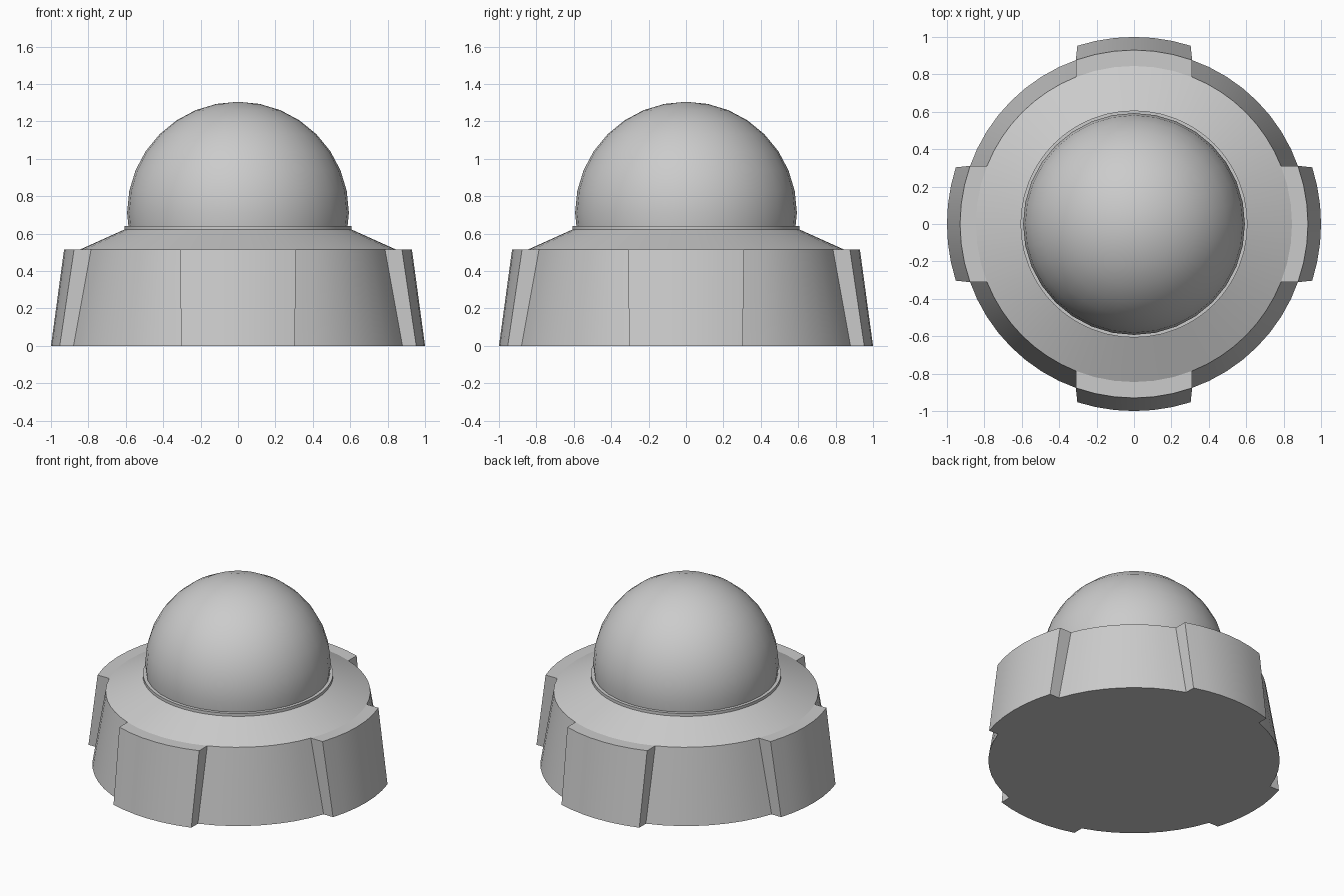
import bpy, bmesh
from math import sin, cos, asin, pi, radians

if "Cube" in bpy.data.objects:
    bpy.data.objects.remove(bpy.data.objects["Cube"])

LUG_STEPS, GAP_STEPS = 6, 8


def outline(bm, z, r_body, r_lug, half_w):
    """One closed ring: four lugs at r_lug joined by recessed arcs at r_body."""
    a_lug, a_body = asin(half_w / r_lug), asin(half_w / r_body)
    pts = []
    for k in range(4):
        mid = k * pi / 2
        pts += [(r_lug, mid + a_lug * (2 * i / LUG_STEPS - 1)) for i in range(LUG_STEPS + 1)]
        gap = pi / 2 - 2 * a_body
        pts += [(r_body, mid + a_body + gap * i / GAP_STEPS) for i in range(GAP_STEPS + 1)]
    return [bm.verts.new((r * cos(a), r * sin(a), z)) for r, a in pts]


def finish(bm, name, angle):
    bmesh.ops.recalc_face_normals(bm, faces=bm.faces)
    mesh = bpy.data.meshes.new(name)
    bm.to_mesh(mesh)
    bm.free()
    ob = bpy.data.objects.new(name, mesh)
    bpy.context.collection.objects.link(ob)
    bpy.ops.object.select_all(action='DESELECT')
    ob.select_set(True)
    bpy.context.view_layer.objects.active = ob
    bpy.ops.object.shade_smooth_by_angle(angle=radians(angle))
    return ob


# Lugged base, sloped shoulder and collar
bm = bmesh.new()
rings = [outline(bm, *p) for p in (
    (0.0, 0.93, 1.0, 0.303),
    (0.515, 0.845, 0.93, 0.311),
    (0.515, 0.845, 0.845, 0.311),
    (0.622, 0.607, 0.607, 0.223),
    (0.642, 0.607, 0.607, 0.223),
    (0.642, 0.57, 0.57, 0.21))]
bm.faces.new(rings[0])
for lo, hi in zip(rings, rings[1:]):
    n = len(lo)
    for i in range(n):
        j = (i + 1) % n
        bm.faces.new((lo[i], lo[j], hi[j], hi[i]))
bm.faces.new(rings[-1])
bmesh.ops.remove_doubles(bm, verts=bm.verts, dist=0.0005)
finish(bm, "base", 20)

# Domed top, trimmed just below the collar
bm = bmesh.new()
bmesh.ops.create_uvsphere(bm, u_segments=32, v_segments=16, radius=0.593)
bmesh.ops.translate(bm, verts=bm.verts, vec=(0, 0, 0.712))
cut = bmesh.ops.bisect_plane(bm, geom=bm.verts[:] + bm.edges[:] + bm.faces[:],
                             plane_co=(0, 0, 0.63), plane_no=(0, 0, 1), clear_inner=True)
bmesh.ops.holes_fill(bm, edges=[e for e in bm.edges if e.is_boundary])
finish(bm, "dome", 30)
